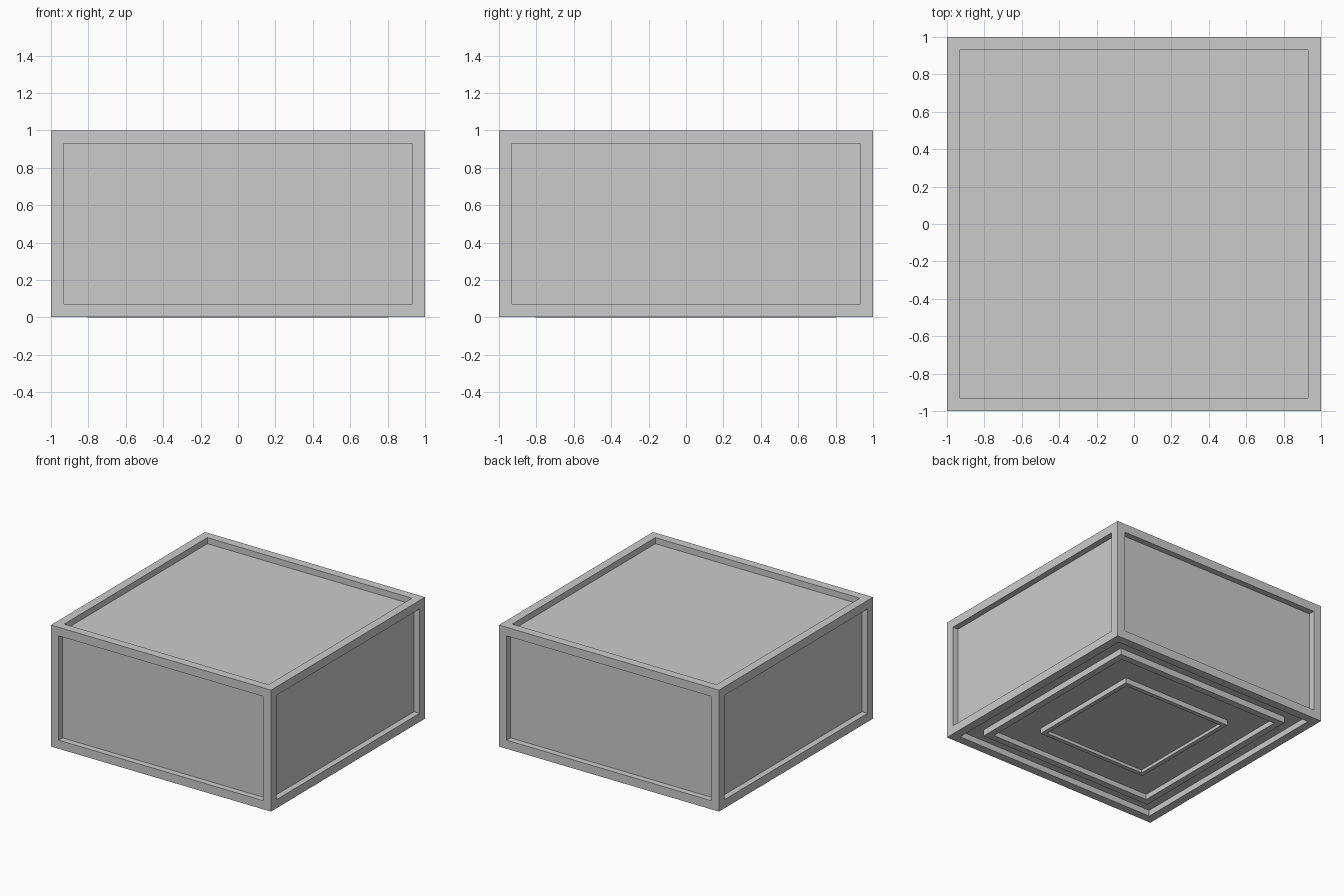
import bpy, bmesh
from mathutils import Vector

if "Cube" in bpy.data.objects:
    bpy.data.objects.remove(bpy.data.objects["Cube"])


def panel_block(name, half, z0, z1, margin, depth, bottom_only=False):
    """Box whose faces carry a framed panel sunk straight inwards."""
    bm = bmesh.new()
    bmesh.ops.create_cube(bm, size=1)
    for v in bm.verts:
        v.co = Vector((v.co.x * 2 * half, v.co.y * 2 * half,
                       z0 + (v.co.z + 0.5) * (z1 - z0)))
    bm.normal_update()
    faces = [f for f in bm.faces if not bottom_only or f.normal.z < -0.9]
    for f in faces:
        n = f.normal.copy()
        # border frame, then straight-walled recess
        bmesh.ops.inset_individual(bm, faces=[f], thickness=margin)
        new = bmesh.ops.extrude_discrete_faces(bm, faces=[f])["faces"][0]
        bmesh.ops.translate(bm, verts=new.verts, vec=-n * depth)
    bmesh.ops.recalc_face_normals(bm, faces=bm.faces)
    me = bpy.data.meshes.new(name)
    bm.to_mesh(me)
    bm.free()
    ob = bpy.data.objects.new(name, me)
    bpy.context.collection.objects.link(ob)
    return ob


# Main framed body, all six sides panelled
panel_block("body", 1.0, 0.002, 1.0, 0.1, 0.05)

# Stepped foot frames nested inside the underside recess
panel_block("outer_foot", 0.805, 0.0, 0.06, 0.08, 0.043, bottom_only=True)
panel_block("inner_foot", 0.5, 0.0, 0.05, 0.05, 0.025, bottom_only=True)
